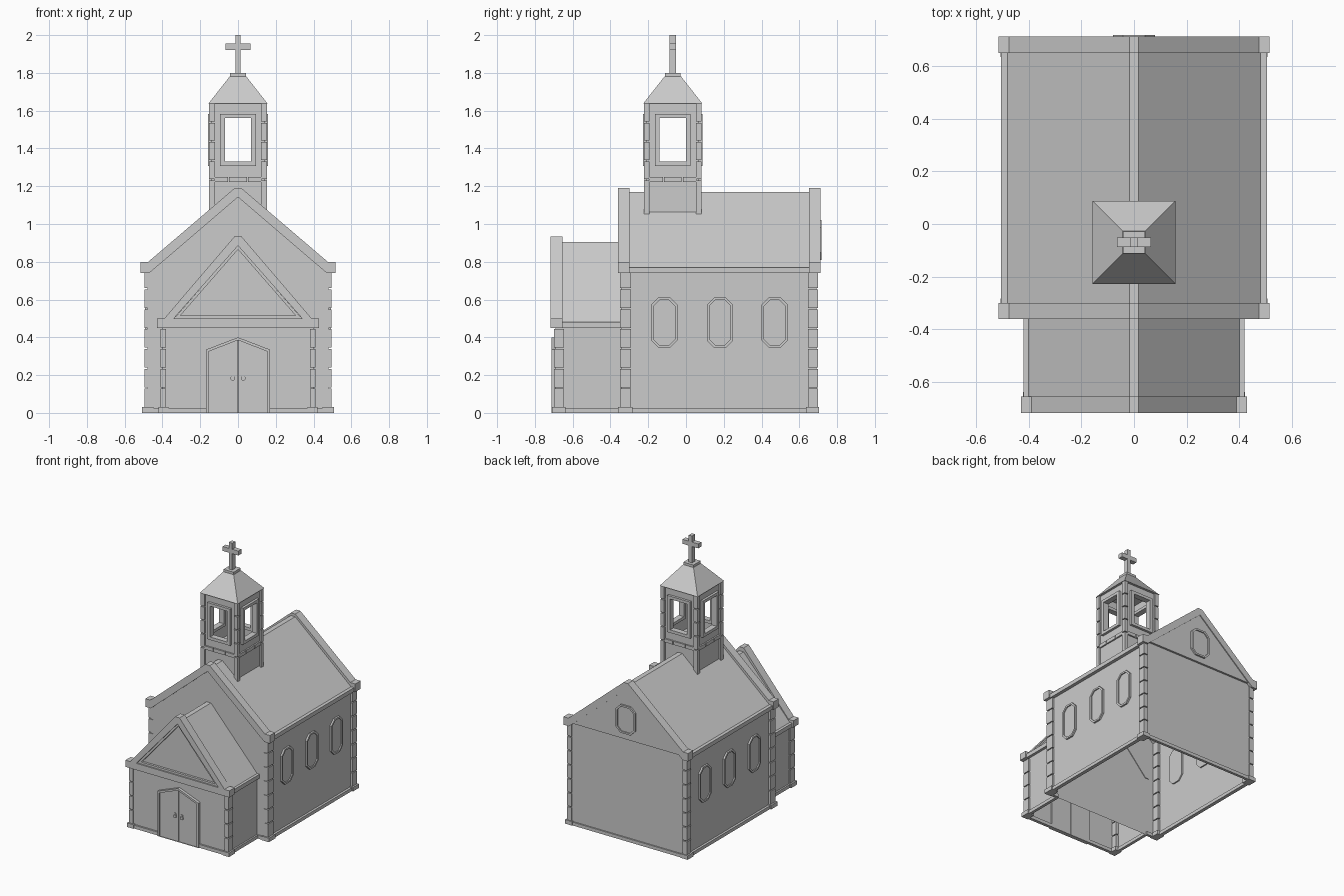
import bpy, bmesh, math

cube = bpy.data.objects.get("Cube")
if cube:
    bpy.data.objects.remove(cube, do_unlink=True)

stone = bpy.data.materials.new("plain_grey")
stone.use_nodes = True
GREY = (0.6, 0.6, 0.6, 1)
stone.diffuse_color = GREY
stone.node_tree.nodes["Principled BSDF"].inputs["Base Color"].default_value = GREY

FRONT, LEFT, BACK, RIGHT = (math.radians(a) for a in (0, 90, 180, 270))
SIDES = (FRONT, LEFT, BACK, RIGHT)
TOWER_Y = -0.07


def place(u, d, z, turn, cy):
    """Point u across, d outwards and z up on the side facing 'turn'."""
    c, s = math.cos(turn), math.sin(turn)
    return (u * c + d * s, u * s - d * c + cy, z)


def loop(bm, pts, d, turn, cy):
    return [bm.verts.new(place(u, d, z, turn, cy)) for u, z in pts]


def bridge(bm, a, b):
    for i in range(len(a)):
        j = (i + 1) % len(a)
        bm.faces.new((a[i], a[j], b[j], b[i]))


def prism(bm, pts, d0, d1, turn=FRONT, cy=0):
    a, b = loop(bm, pts, d0, turn, cy), loop(bm, pts, d1, turn, cy)
    bm.faces.new(a)
    bm.faces.new(b)
    bridge(bm, a, b)


def ring(bm, outer, inner, d0, d1, turn=FRONT, cy=0):
    loops = [loop(bm, p, d, turn, cy)
             for p, d in ((outer, d0), (outer, d1), (inner, d1), (inner, d0))]
    for i in range(4):
        bridge(bm, loops[i], loops[(i + 1) % 4])


def rect(u0, u1, z0, z1):
    return [(u0, z0), (u1, z0), (u1, z1), (u0, z1)]


def box(bm, x0, x1, y0, y1, z0, z1):
    prism(bm, rect(x0, x1, z0, z1), -y1, -y0)


def mirrored(half):
    """Close a right-hand outline with its left-hand mirror image."""
    return half + [(-u, z) for u, z in reversed(half) if u]


def chevron(outer, inner):
    """Gable band: outer runs eave to ridge, inner runs eave to peak."""
    left = [(-u, z) for u, z in reversed(outer)]
    return outer + left + [(-u, z) for u, z in inner] + inner[-2::-1]


def octagon(cu, cz, w, h, c):
    return [(cu + su * u, cz + sv * v) for su, sv, pair in (
        (1, -1, ((w - c, h), (w, h - c))), (1, 1, ((w, h - c), (w - c, h))),
        (-1, 1, ((w - c, h), (w, h - c))), (-1, -1, ((w, h - c), (w - c, h))))
        for u, v in pair]


def finish(bm, name, open_bottom=False, open_back=False):
    bmesh.ops.recalc_face_normals(bm, faces=bm.faces)
    gone = [f for f in bm.faces if (open_bottom and f.normal.z < -0.9)
            or (open_back and f.normal.y > 0.9)]
    bmesh.ops.delete(bm, geom=gone, context='FACES')
    mesh = bpy.data.meshes.new(name)
    bm.to_mesh(mesh)
    bm.free()
    mesh.materials.append(stone)
    obj = bpy.data.objects.new(name, mesh)
    bpy.context.collection.objects.link(obj)
    return obj


def single(name, maker, *args, **kw):
    bm = bmesh.new()
    maker(bm, *args)
    return finish(bm, name, **kw)


# Hollow walls, open underneath
single("nave_walls", prism, mirrored([(0.48, 0), (0.48, 0.745), (0, 1.15)]),
       -0.69, 0.345, open_bottom=True)
single("porch_walls", prism, mirrored([(0.4, 0), (0.4, 0.455), (0, 0.89)]),
       0.345, 0.69, open_bottom=True, open_back=True)

# Roofs and raised gable bands
nave_inner = [(0.47, 0.74), (0, 1.142)]
single("nave_roof", prism, chevron(
    [(0.505, 0.74), (0.505, 0.77), (0.48, 0.77), (0.018, 1.17)], nave_inner), -0.66, 0.31)
nave_band = chevron(
    [(0.515, 0.74), (0.515, 0.8), (0.475, 0.8), (0.018, 1.19)], nave_inner)
single("nave_front_gable_band", prism, nave_band, 0.3, 0.36)
single("nave_back_gable_band", prism, nave_band, -0.712, -0.65)
single("back_gable_panel", prism, mirrored([(0.46, 0.765), (0, 1.15)]), -0.705, -0.685)
single("porch_roof", prism, chevron(
    [(0.42, 0.45), (0.42, 0.48), (0.4, 0.48), (0.018, 0.905)],
    [(0.39, 0.45), (0, 0.875)]), 0.34, 0.67)
single("porch_gable_band", prism, chevron(
    [(0.43, 0.5), (0.39, 0.5), (0.018, 0.935)], [(0.34, 0.5), (0, 0.885)]), 0.655, 0.717)
single("porch_beam", box, -0.43, 0.43, -0.717, -0.655, 0.45, 0.5)
single("pediment_frame", ring, mirrored([(0.34, 0.498), (0, 0.887)]),
       mirrored([(0.305, 0.515), (0, 0.865)]), 0.685, 0.707)


# Corner stones: stacked blocks with narrow joints
def stack(bm, x0, x1, y0, y1, z0, z1, pitch):
    z = z0
    while z < z1 - 0.01:
        box(bm, x0, x1, y0, y1, z, min(z + pitch - 0.007, z1))
        z += pitch


corners = (("nave_front", 0.46, 0.495, -0.35, -0.29, 0.75),
           ("nave_back", 0.46, 0.495, 0.645, 0.698, 0.75),
           ("porch", 0.38, 0.41, -0.7, -0.645, 0.455))
for part, x0, x1, y0, y1, top in corners:
    stones, feet = bmesh.new(), bmesh.new()
    for s in (-1, 1):
        xa, xb = sorted((s * x0, s * x1))
        stack(stones, xa, xb, y0, y1, 0.03, top, 0.105)
        box(feet, xa - 0.012, xb + 0.012, y0 - 0.01, y1 + 0.007, 0, 0.03)
    finish(stones, part + "_corner_stones")
    finish(feet, part + "_corner_feet")

# Low plinth strips between the corners
bm = bmesh.new()
for s in (-1, 1):
    for x0, x1, y0, y1 in ((0.47, 0.497, -0.29, 0.645), (0.39, 0.412, -0.645, -0.35),
                           (0.17, 0.38, -0.703, -0.68), (0.4, 0.46, -0.355, -0.335)):
        xa, xb = sorted((s * x0, s * x1))
        box(bm, xa, xb, y0, y1, 0, 0.025)
box(bm, -0.46, 0.46, 0.68, 0.7, 0, 0.025)
finish(bm, "plinth")

# Chamfered windows on both sides and in the back gable
windows = [(LEFT, y, 0.478, 0.48) for y in (-0.115, 0.18, 0.47)]
windows += [(RIGHT, -y, cz, d) for _, y, cz, d in windows]
windows.append((BACK, 0, 0.915, 0.705))
frames, panes = bmesh.new(), bmesh.new()
for turn, u, cz, d in windows:
    w, h = (0.08, 0.105) if turn == BACK else (0.069, 0.133)
    inner = octagon(u, cz, w - 0.013, h - 0.013, 0.032)
    ring(frames, octagon(u, cz, w, h, 0.038), inner, d - 0.01, d + 0.013, turn)
    prism(panes, inner, d - 0.01, d + 0.005, turn)
finish(frames, "window_frames")
finish(panes, "window_panes")

# Double door with pointed frame and handles
single("door_frame", ring, mirrored([(0.17, 0), (0.17, 0.335), (0, 0.4)]),
       mirrored([(0.155, 0), (0.155, 0.325), (0, 0.385)]), 0.68, 0.711)
for side, s in (("left", 1), ("right", -1)):
    single(side + "_door", prism, [(s * 0.002, 0), (s * 0.156, 0), (s * 0.156, 0.325),
                                   (s * 0.002, 0.385)], 0.68, 0.702)
    bm = bmesh.new()
    for z, r, d in ((0.2, 0.009, 0.707), (0.183, 0.013, 0.71)):
        disc = [(s * 0.028 + r * math.cos(k * math.pi / 4), z + r * math.sin(k * math.pi / 4))
                for k in range(8)]
        prism(bm, disc, 0.7, d)
    finish(bm, side + "_door_handle")

# Bell tower
single("tower_base", box, -0.14, 0.14, TOWER_Y - 0.14, TOWER_Y + 0.14, 1.04, 1.22)
walls, frames, sills, posts = (bmesh.new() for _ in range(4))
opening = rect(-0.07, 0.07, 1.33, 1.56)
for turn in SIDES:
    ring(walls, rect(-0.14, 0.14, 1.22, 1.64), opening, 0.125, 0.14, turn, TOWER_Y)
    ring(frames, rect(-0.095, 0.095, 1.308, 1.582), opening, 0.115, 0.158, turn, TOWER_Y)
    for u0, u1 in ((-0.125, -0.053), (-0.047, 0.047), (0.053, 0.125)):
        prism(sills, rect(u0, u1, 1.222, 1.248), 0.13, 0.151, turn, TOWER_Y)
for sx in (-1, 1):
    for sy in (-1, 1):
        x0, x1 = sorted((sx * 0.122, sx * 0.153))
        y0, y1 = sorted((TOWER_Y + sy * 0.122, TOWER_Y + sy * 0.153))
        box(posts, x0, x1, y0, y1, 1.05, 1.23)
        stack(posts, x0, x1, y0, y1, 1.237, 1.64, 0.102)
finish(walls, "tower_walls")
finish(frames, "tower_window_frames")
finish(sills, "tower_sills")
finish(posts, "tower_corner_stones")

# Tower roof, cap and cross
bm = bmesh.new()
bmesh.ops.create_cube(bm, size=1)
for v in bm.verts:
    half, z = (0.043, 1.782) if v.co.z > 0 else (0.157, 1.637)
    v.co = (math.copysign(half, v.co.x), TOWER_Y + math.copysign(half, v.co.y), z)
finish(bm, "tower_roof")
single("tower_cap", box, -0.042, 0.042, TOWER_Y - 0.042, TOWER_Y + 0.042, 1.782, 1.8)
single("cross", prism, mirrored([
    (0.014, 1.8), (0.014, 1.922), (0.065, 1.922), (0.065, 1.955), (0.014, 1.955),
    (0.014, 2.0)]), -TOWER_Y - 0.018, -TOWER_Y + 0.018)
